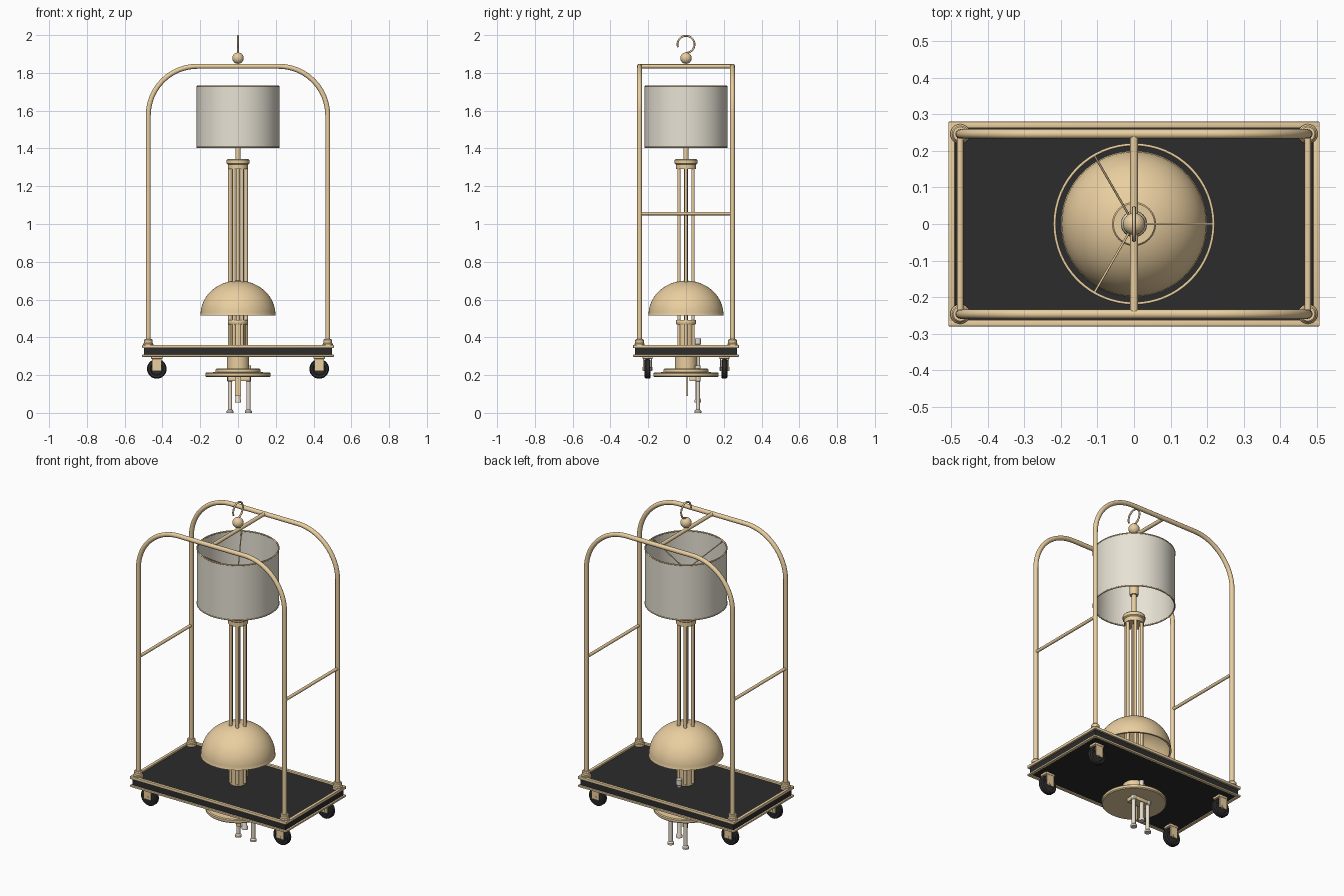
import bpy, bmesh, math
from math import sin, cos, pi, radians
from mathutils import Vector

if "Cube" in bpy.data.objects:
    bpy.data.objects.remove(bpy.data.objects["Cube"])


def material(name, rgb):
    m = bpy.data.materials.new(name)
    m.diffuse_color = (*rgb, 1)
    m.use_nodes = True
    m.node_tree.nodes["Principled BSDF"].inputs["Base Color"].default_value = m.diffuse_color
    return m


BRASS = material("brass", (0.82, 0.62, 0.35))
BLACK = material("black", (0.025, 0.025, 0.025))
LINEN = material("linen", (0.80, 0.76, 0.66))
IVORY = material("ivory", (0.80, 0.72, 0.60))


def finish(ob, mat):
    ob.data.materials.append(mat)
    bpy.ops.object.select_all(action='DESELECT')
    ob.select_set(True)
    bpy.context.view_layer.objects.active = ob
    bpy.ops.object.shade_smooth_by_angle(angle=radians(35))
    return ob


def add_bmesh(name, bm, mat):
    bmesh.ops.recalc_face_normals(bm, faces=bm.faces)
    me = bpy.data.meshes.new(name)
    bm.to_mesh(me)
    bm.free()
    ob = bpy.data.objects.new(name, me)
    bpy.context.collection.objects.link(ob)
    return finish(ob, mat)


def lathe(name, profile, mat, loc=(0, 0, 0), closed=False, segs=48):
    """Spin an (r, z) profile round z."""
    bm = bmesh.new()
    vs = [bm.verts.new((r, 0, z)) for r, z in profile]
    es = [bm.edges.new(p) for p in zip(vs, vs[1:])]
    if closed:
        es.append(bm.edges.new((vs[-1], vs[0])))
    bmesh.ops.spin(bm, geom=vs + es, cent=(0, 0, 0), axis=(0, 0, 1), angle=2 * pi, steps=segs)
    bmesh.ops.remove_doubles(bm, verts=bm.verts, dist=1e-5)
    ob = add_bmesh(name, bm, mat)
    ob.location = loc
    return ob


def box(name, lo, hi, mat, bevel=0.0):
    bm = bmesh.new()
    bmesh.ops.create_cube(bm, size=1)
    lo, hi = Vector(lo), Vector(hi)
    for v in bm.verts:
        v.co = (lo + hi) / 2 + v.co * (hi - lo)
    if bevel:
        bmesh.ops.bevel(bm, geom=bm.edges[:], offset=bevel, segments=2, affect='EDGES', profile=0.5)
    return add_bmesh(name, bm, mat)


def tube(name, pts, r, mat, cyclic=False):
    """Round tube along a path of points."""
    cu = bpy.data.curves.new(name, 'CURVE')
    cu.dimensions = '3D'
    cu.bevel_depth, cu.bevel_resolution, cu.use_fill_caps = r, 4, True
    sp = cu.splines.new('POLY')
    sp.points.add(len(pts) - 1)
    for p, co in zip(sp.points, pts):
        p.co = (*co, 1)
    sp.use_cyclic_u = cyclic
    ob = bpy.data.objects.new(name, cu)
    bpy.context.collection.objects.link(ob)
    bpy.ops.object.select_all(action='DESELECT')
    ob.select_set(True)
    bpy.context.view_layer.objects.active = ob
    bpy.ops.object.convert(target='MESH')
    return finish(bpy.context.object, mat)


def rod(name, x, y, z0, z1, r, mat, segs=20):
    return lathe(name, [(0, z0), (r, z0), (r, z1), (0, z1)], mat, (x, y, 0), segs=segs)


def ring(name, r, z, thick, mat):
    return tube(name, [(r * cos(a * pi / 32), r * sin(a * pi / 32), z) for a in range(64)],
                thick, mat, cyclic=True)


# Deck with brass trim frames above and below
box("deck", (-0.497, -0.27, 0.303), (0.497, 0.27, 0.35), BLACK)
for name, z0, z1 in (("upper_trim", 0.343, 0.36), ("lower_trim", 0.297, 0.308)):
    for s in (-1, 1):
        y, x = sorted((s * 0.28, s * 0.262)), sorted((s * 0.507, s * 0.489))
        box(name + "_long", (-0.507, y[0], z0), (0.507, y[1], z1), BRASS, 0.003)
        box(name + "_short", (x[0], -0.28, z0), (x[1], 0.28, z1), BRASS, 0.003)

# Arched side frames, crossbar and handrails
X, Y, R, TOP = 0.475, 0.246, 0.26, 1.835
arc = [(X - R + R * cos(a * pi / 32), TOP - R + R * sin(a * pi / 32)) for a in range(17)]
half = [(X, 0.35)] + arc
path = half + [(-x, z) for x, z in reversed(half)]
for s in (-1, 1):
    tube("arch_frame", [(x, s * Y, z) for x, z in path], 0.013, BRASS)
    tube("handrail", [(s * X, -Y, 1.055), (s * X, Y, 1.055)], 0.009, BRASS)
tube("top_crossbar", [(0, -Y, TOP), (0, Y, TOP)], 0.011, BRASS)

# Corner collars and casters
for sx in (-1, 1):
    for sy in (-1, 1):
        lathe("post_collar", [(0, 0.345), (0.027, 0.345), (0.027, 0.365), (0.023, 0.37),
                              (0.023, 0.385), (0.019, 0.39), (0, 0.39)], BRASS, (sx * X, sy * Y, 0), segs=24)
        cx, cy = sx * 0.43, sy * 0.203
        wheel = lathe("caster_wheel", [(0, -0.011), (0.03, -0.011), (0.034, -0.016), (0.046, -0.016),
                                       (0.052, -0.009), (0.052, 0.009), (0.046, 0.016), (0.034, 0.016),
                                       (0.03, 0.011), (0, 0.011)], BLACK, (cx, cy, 0.233), segs=32)
        wheel.rotation_euler.x = pi / 2
        box("caster_plate", (cx - 0.03, cy - 0.026, 0.286), (cx + 0.03, cy + 0.026, 0.3), BRASS, 0.003)
        for s in (-1, 1):
            box("caster_fork", (cx - 0.024, cy + s * 0.021 - 0.003, 0.222),
                (cx + 0.024, cy + s * 0.021 + 0.003, 0.288), BRASS)
        tube("caster_axle", [(cx, cy - 0.026, 0.233), (cx, cy + 0.026, 0.233)], 0.009, BRASS)

# Finial ball and hook above the crossbar
lathe("finial_ball", [(0.03 * sin(a * pi / 16), -0.03 * cos(a * pi / 16)) for a in range(17)],
      BRASS, (0, 0, 1.878), segs=32)
hook = [(0, 0, 1.895)] + [(0, 0.045 * cos(radians(a)), 1.951 + 0.045 * sin(radians(a)))
                          for a in range(-90, 201, 10)]
tube("hook", hook, 0.005, BRASS)

# Drum shade with wire rims and three sloping spokes
lathe("lamp_shade", [(0.219, 1.405), (0.219, 1.73), (0.215, 1.73), (0.215, 1.405)],
      LINEN, closed=True, segs=64)
ring("shade_top_rim", 0.217, 1.728, 0.004, BRASS)
ring("shade_bottom_rim", 0.217, 1.406, 0.004, BRASS)
for k in range(3):
    a = k * 2 * pi / 3
    tube("shade_spoke", [(0, 0, 1.60), (0.216 * cos(a), 0.216 * sin(a), 1.725)], 0.003, BRASS)

# Stem, socket and bulb inside the shade
rod("lamp_stem", 0, 0, 1.33, 1.6, 0.014, BRASS)
lathe("lamp_socket", [(0, 1.47), (0.022, 1.47), (0.025, 1.48), (0.025, 1.53), (0, 1.53)], BRASS, segs=32)
lathe("bulb", [(0.036 * sin(a * pi / 16), -0.042 * cos(a * pi / 16)) for a in range(17)],
      IVORY, (0, 0, 1.56), segs=32)

# Column of six rods round a core, with cap
lathe("column_cap", [(0, 1.29), (0.053, 1.29), (0.053, 1.315), (0.06, 1.32), (0.06, 1.338),
                     (0.056, 1.343), (0, 1.343)], BRASS)
for k in range(6):
    a = k * pi / 3
    rod("column_rod", 0.043 * cos(a), 0.043 * sin(a), 0.36, 1.3, 0.009, BRASS)
rod("column_core", 0, 0, 0.36, 1.3, 0.011, BRASS)

# Hollow dome
N = 20
outer = [(0.198 * sin(i * pi / 2 / N), 0.52 + 0.18 * cos(i * pi / 2 / N)) for i in range(N + 1)]
inner = [(0.19 * sin(i * pi / 2 / N), 0.52 + 0.172 * cos(i * pi / 2 / N)) for i in range(N, -1, -1)]
lathe("dome", outer + [(0.2, 0.516), (0.19, 0.516)] + inner, BRASS, segs=64)

# Lower column and stepped round base
lathe("column_collar", [(0, 0.468), (0.05, 0.468), (0.054, 0.474), (0.054, 0.487), (0.05, 0.493), (0, 0.493)], BRASS)
rod("lower_column", 0, 0, 0.23, 0.475, 0.044, BRASS, 48)
rod("base_hub", 0, 0, 0.22, 0.31, 0.059, BRASS, 48)
lathe("round_base", [(0, 0.19), (0.168, 0.19), (0.173, 0.195), (0.173, 0.208), (0.168, 0.213),
                     (0.12, 0.216), (0.118, 0.23), (0.112, 0.236), (0, 0.236)], BRASS, segs=64)

# Hanging pins, blade and block under the base
for x in (-0.042, 0.055):
    lathe("outer_pin", [(0, 0), (0.018, 0), (0.018, 0.01), (0.011, 0.018), (0.011, 0.165),
                        (0.015, 0.17), (0.015, 0.25), (0, 0.25)], IVORY, (x, 0.063, 0), segs=24)
lathe("centre_pin", [(0, 0.055), (0.017, 0.055), (0.017, 0.068), (0.012, 0.076), (0.012, 0.36),
                     (0.016, 0.365), (0.016, 0.395), (0, 0.395)], IVORY, (0, 0.063, 0), segs=24)
box("pin_block", (-0.055, 0.018, 0.168), (0.065, 0.076, 0.192), BRASS, 0.003)
box("blade", (-0.015, 0.003, 0.09), (0.015, 0.01, 0.2), BRASS)
